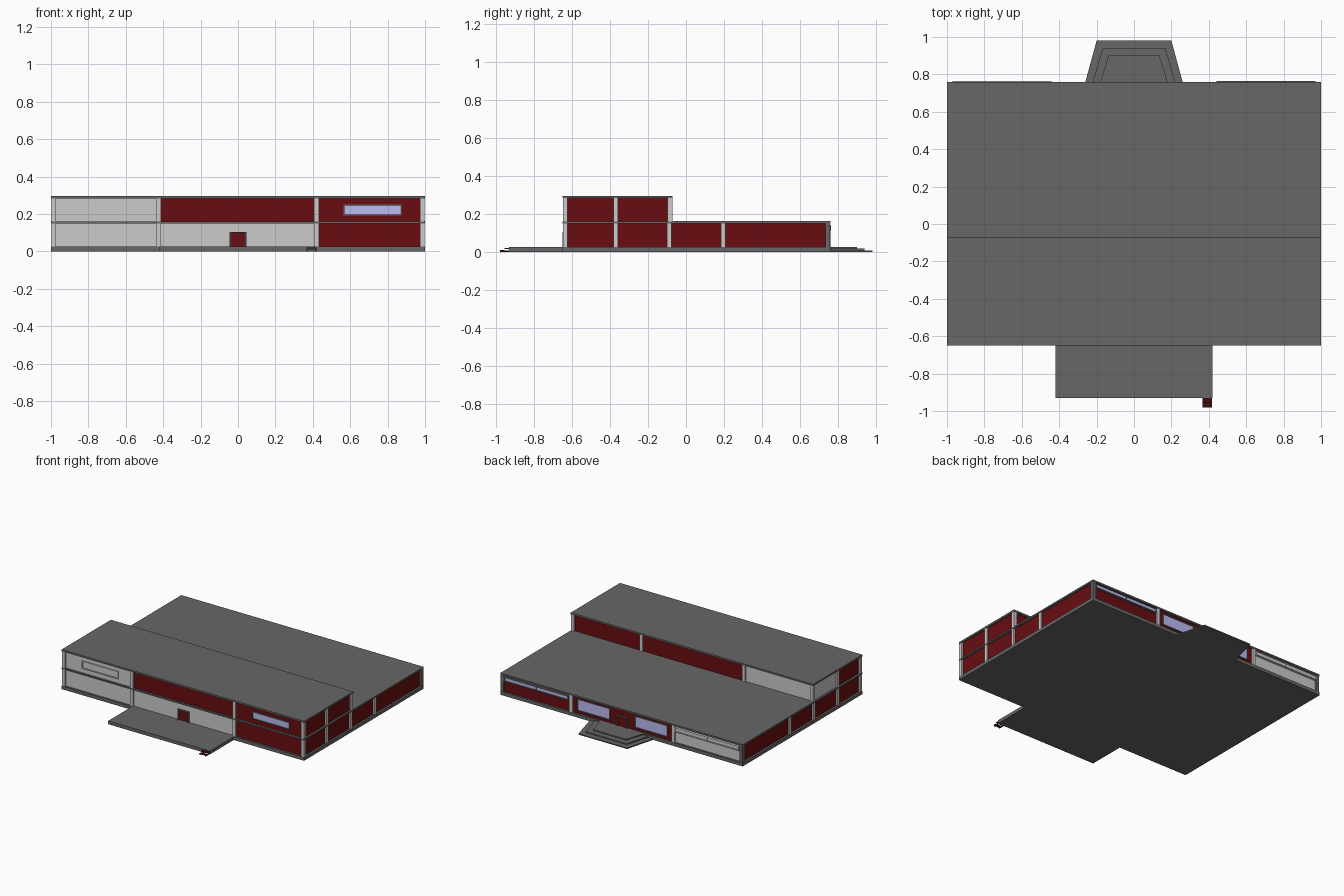
import bpy, bmesh
from mathutils import Matrix, Vector

if "Cube" in bpy.data.objects:
    bpy.data.objects.remove(bpy.data.objects["Cube"])


def material(name, rgb):
    m = bpy.data.materials.new(name)
    m.diffuse_color = (*rgb, 1)
    m.use_nodes = True
    m.node_tree.nodes["Principled BSDF"].inputs["Base Color"].default_value = m.diffuse_color
    return m


RED = material("red_cladding", (0.14, 0.004, 0.005))
DARK = material("dark_grey", (0.135, 0.135, 0.135))
GLASS = material("glass", (0.50, 0.50, 0.90))
STEP = material("dark_red_step", (0.05, 0.004, 0.004))


def finish(name, bm, mat):
    me = bpy.data.meshes.new(name)
    bmesh.ops.recalc_face_normals(bm, faces=bm.faces)
    bm.to_mesh(me)
    bm.free()
    if mat:
        me.materials.append(mat)
    ob = bpy.data.objects.new(name, me)
    bpy.context.collection.objects.link(ob)
    return ob


def boxes(name, items, mat=None):
    """One object from boxes given as (x0, x1, y0, y1, z0, z1)."""
    bm = bmesh.new()
    for x0, x1, y0, y1, z0, z1 in items:
        c = Vector(((x0 + x1) / 2, (y0 + y1) / 2, (z0 + z1) / 2))
        s = Matrix.Diagonal((x1 - x0, y1 - y0, z1 - z0, 1))
        bmesh.ops.create_cube(bm, size=1, matrix=Matrix.Translation(c) @ s)
    return finish(name, bm, mat)


def prism(name, outline, z0, z1, mat=None):
    bm = bmesh.new()
    f = bm.faces.new([bm.verts.new((x, y, z0)) for x, y in outline])
    r = bmesh.ops.extrude_face_region(bm, geom=[f])
    top = [v for v in r["geom"] if isinstance(v, bmesh.types.BMVert)]
    bmesh.ops.translate(bm, vec=(0, 0, z1 - z0), verts=top)
    return finish(name, bm, mat)


def window(name, x0, x1, z0, z1, face, out, mat, frame_mat, panes=1, b=0.006):
    """Framed window on a wall facing -y (out=-1) or +y (out=1)."""
    def span(d):
        return sorted((face - out * 0.012, face + out * d))
    fy = span(0.008)
    bars = [(x0, x1, *fy, z0, z0 + b), (x0, x1, *fy, z1 - b, z1)]
    for i in range(panes + 1):
        x = x0 + (x1 - x0 - b) * i / panes
        bars.append((x, x + b, *fy, z0 + b, z1 - b))
    boxes(name + "_frame", bars, frame_mat)
    boxes(name + "_pane", [(x0 + b, x1 - b, *span(0.002), z0 + b, z1 - b)], mat)


def door(name, face, out):
    w, z0, z1, b = 0.045, BASE, 0.105, 0.007
    y = sorted((face - out * 0.004, face + out * 0.013))
    leaf = sorted((face - out * 0.004, face + out * 0.002))
    boxes(name + "_frame", [(-w, -w + b, *y, z0, z1), (w - b, w, *y, z0, z1),
                            (-w + b, w - b, *y, z1 - b, z1)], DARK)
    boxes(name + "_leaf", [(-w + b, w - b, *leaf, z0, z1 - b)], RED)


# Levels and plan lines
BASE, MID, LOW, EAVE, TOP = 0.025, 0.15, 0.162, 0.282, 0.295
FRONT, STEPBACK, BACK = -0.65, -0.07, 0.76
IN, T = 0.014, 0.01      # wall inset and thickness

# Base slab with front terrace
prism("base_slab", [(-1, FRONT), (-0.42, FRONT), (-0.42, -0.93), (0.42, -0.93),
                    (0.42, FRONT), (1, FRONT), (1, BACK), (-1, BACK)], 0, BASE, DARK)

# Roofs and floor band
boxes("upper_roof", [(-1, 1, FRONT, STEPBACK, EAVE, TOP)], DARK)
boxes("middle_floor", [(-1, 1, FRONT, STEPBACK, MID, 0.16)], DARK)
boxes("lower_roof", [(-1, 1, STEPBACK, BACK, MID, LOW)], DARK)

# Columns
C, o = 0.025, 0.002
lines = [-1 + o, -0.4375, 0.4075, 1 - o - C]
sides = [-1 + o, 1 - o - C]
low, up, dark = [], [], []
for x in lines:
    low.append((x, x + C, FRONT + o, FRONT + o + C, BASE, MID))
    up.append((x, x + C, FRONT + o, FRONT + o + C, 0.16, EAVE))
    up.append((x, x + C, STEPBACK - o - C, STEPBACK - o, 0.16, EAVE))
    (dark if x in sides else low).append((x, x + C, BACK - o - C, BACK - o, BASE, MID))
for x in sides:
    up.append((x, x + C, -0.382, -0.358, 0.16, EAVE))
    for y in (-0.382, -0.099, 0.185):
        low.append((x, x + C, y, y + 0.024, BASE, MID))
boxes("lower_columns", low)
boxes("upper_columns", up)
boxes("back_corner_columns", dark, DARK)

# Front and back walls, in three bays
bays = {"left": (-0.98, -0.425), "centre": (-0.425, 0.42), "right": (0.42, 0.98)}
for bay, (x0, x1) in bays.items():
    grey = None if bay == "left" else RED
    fy = (FRONT + IN, FRONT + IN + T)
    boxes("front_lower_wall_" + bay, [(x0, x1, *fy, BASE, MID)],
          RED if bay == "right" else None)
    boxes("front_upper_wall_" + bay, [(x0, x1, *fy, 0.16, EAVE)], grey)
    boxes("upper_back_wall_" + bay,
          [(x0, x1, STEPBACK - IN - T, STEPBACK - IN, 0.16, EAVE)], grey)
    boxes("back_wall_" + bay, [(x0, x1, BACK - IN - T, BACK - IN, BASE, MID)], grey)

# Side walls
for s, side in ((-1, "left"), (1, "right")):
    xs = sorted((s * (1 - IN), s * (1 - IN - T)))
    boxes(side + "_lower_wall", [(*xs, FRONT + 0.018, BACK - 0.018, BASE, MID)], RED)
    boxes(side + "_upper_front_wall", [(*xs, FRONT + 0.018, -0.37, 0.16, EAVE)], RED)
    boxes(side + "_upper_rear_wall", [(*xs, -0.37, STEPBACK - 0.018, 0.16, EAVE)],
          RED if s > 0 else None)

# Windows and doors
ff, bf = FRONT + IN, BACK - IN
window("front_window_right", 0.565, 0.875, 0.193, 0.25, ff, -1, GLASS, DARK)
window("front_window_left", -0.84, -0.54, 0.193, 0.25, ff, -1, None, None)
window("back_window_right", 0.10, 0.375, 0.045, 0.135, bf, 1, GLASS, DARK)
window("back_window_left", -0.375, -0.10, 0.045, 0.135, bf, 1, GLASS, DARK)
window("back_strip_window_right", 0.44, 0.97, 0.108, 0.142, BACK - 0.004, 1, GLASS, DARK, 2)
window("back_strip_window_left", -0.97, -0.44, 0.108, 0.142, BACK - 0.004, 1, None, None, 2)
door("front_door", ff, -1)
door("back_door", bf, 1)

# Nested trapezoid steps at the back
for i in range(3):
    d, z = 0.04 * i, BASE / 3
    a, b, y = 0.26 - d, 0.20 - d * 0.8, 0.98 - d
    prism(f"back_step_{i + 1}", [(-a, BACK), (a, BACK), (b, y), (-b, y)],
          z * i, z * (i + 1), DARK)

# Small terrace steps
boxes("terrace_treads", [(0.365, 0.418, -0.93 - 0.025 * (i + 1), -0.93 - 0.025 * i,
                          0.016 - 0.009 * i, 0.02 - 0.009 * i) for i in range(2)], STEP)
boxes("terrace_stringers", [(x, x + 0.005, -0.978, -0.93, 0, 0.007)
                            for x in (0.367, 0.411)], STEP)
